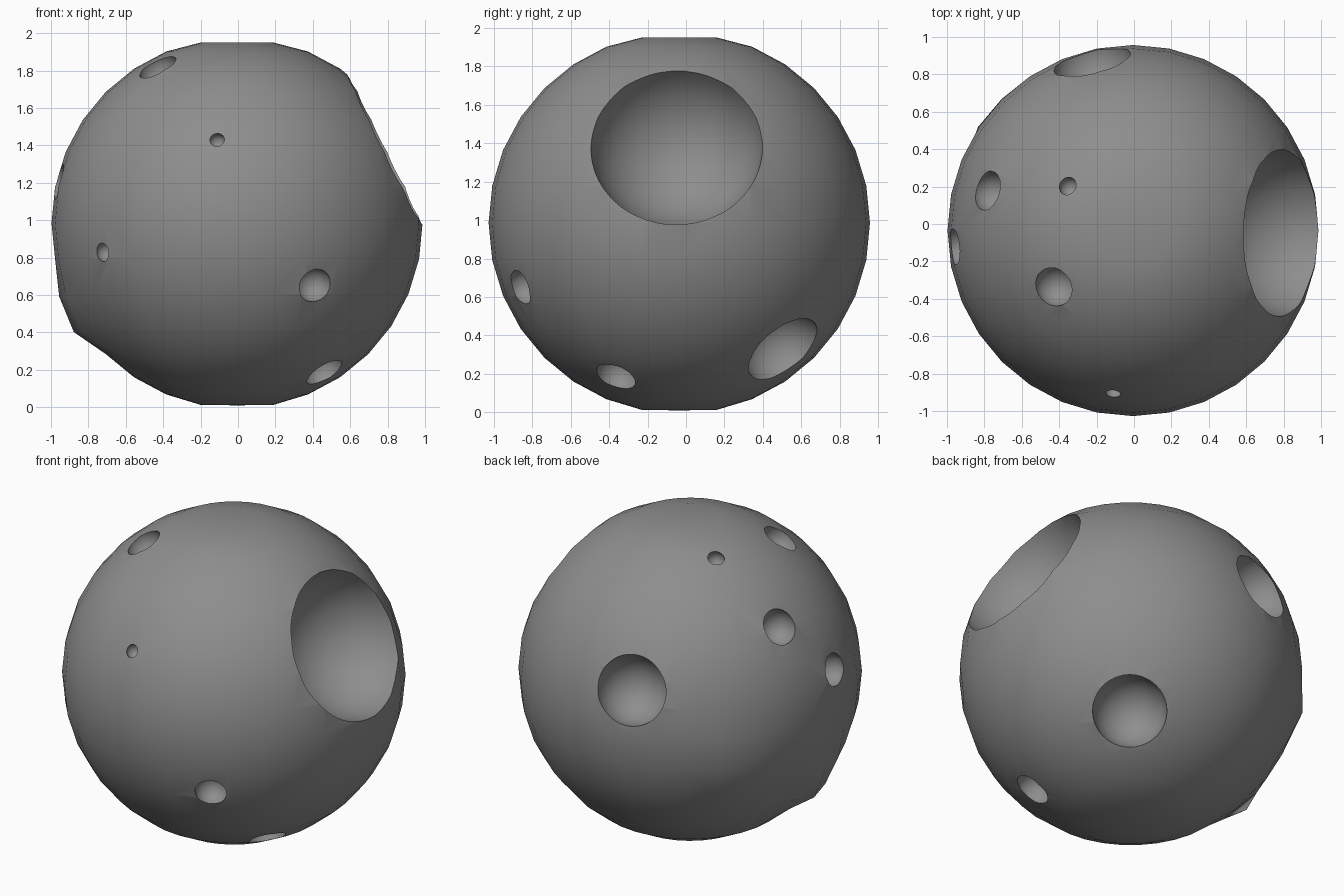
import bpy, bmesh, math
from mathutils import Vector

if "Cube" in bpy.data.objects:
    bpy.data.objects.remove(bpy.data.objects["Cube"])

C = Vector((-0.005, -0.035, 0.985))   # ball centre, a little off the box centre
R = 0.992

stone = bpy.data.materials.new("stone grey")
stone.diffuse_color = (0.27, 0.27, 0.27, 1)
stone.use_nodes = True
stone.node_tree.nodes["Principled BSDF"].inputs["Base Color"].default_value = stone.diffuse_color

# Rocky ball: faceted sphere, flattened poles, two small bumps
bm = bmesh.new()
bmesh.ops.create_uvsphere(bm, u_segments=32, v_segments=16, radius=R)
bumps = [((-0.93, -0.04, -0.535), 0.085, 0.24), ((-0.79, 0.64, -0.185), 0.045, 0.2)]
for v in bm.verts:
    d = v.co.normalized()
    lift = 0
    for tip, height, width in bumps:
        dist = (d - Vector(tip).normalized()).length
        lift += height * max(0, 1 - dist / width)
    v.co = d * (R + lift)
    v.co.z = max(-0.975, min(0.965, v.co.z))
    v.co += C
# long facets: keep the corners, drop the extra detail
me = bpy.data.meshes.new("moon_body")
bm.to_mesh(me)
bm.free()
body = bpy.data.objects.new("moon_body", me)
bpy.context.collection.objects.link(body)
me.materials.append(stone)

# Crater cutters: rim centre measured from (0, 0, 0.98), rim radius
craters = [
    ((0.885, -0.05, 0.446), 0.455),
    ((-0.42, -0.33, 0.82), 0.11),
    ((-0.11, -0.89, 0.44), 0.045),
    ((-0.71, -0.68, -0.15), 0.055),
    ((0.41, -0.86, -0.33), 0.095),
    ((0.47, -0.37, -0.81), 0.11),
    ((0.46, 0.51, -0.66), 0.215),
    ((-0.79, 0.18, 0.57), 0.11),
    ((-0.35, 0.20, 0.89), 0.055),
    ((-0.23, 0.89, 0.28), 0.21),
    ((-0.94, -0.12, 0.22), 0.10),
]
cut = bmesh.new()
for p, r in craters:
    n = (Vector(p) + Vector((0, 0, 0.98)) - C).normalized()
    geo = bmesh.ops.create_icosphere(cut, subdivisions=4 if r > 0.15 else 3, radius=r)
    bmesh.ops.translate(cut, verts=geo["verts"], vec=C + n * (R - 0.03))
cm = bpy.data.meshes.new("crater_cutter")
cut.to_mesh(cm)
cut.free()
cm.materials.append(stone)
cutter = bpy.data.objects.new("crater_cutter", cm)
bpy.context.collection.objects.link(cutter)
cutter.hide_render = True

# Carve the craters, then remove the cutter
mod = body.modifiers.new("craters", "BOOLEAN")
mod.operation = "DIFFERENCE"
mod.solver = "EXACT"
mod.object = cutter
bpy.context.view_layer.objects.active = body
body.select_set(True)
cutter.select_set(False)
bpy.ops.object.modifier_apply(modifier="craters")
bpy.data.objects.remove(cutter)
bpy.ops.object.shade_smooth_by_angle(angle=math.radians(50))
